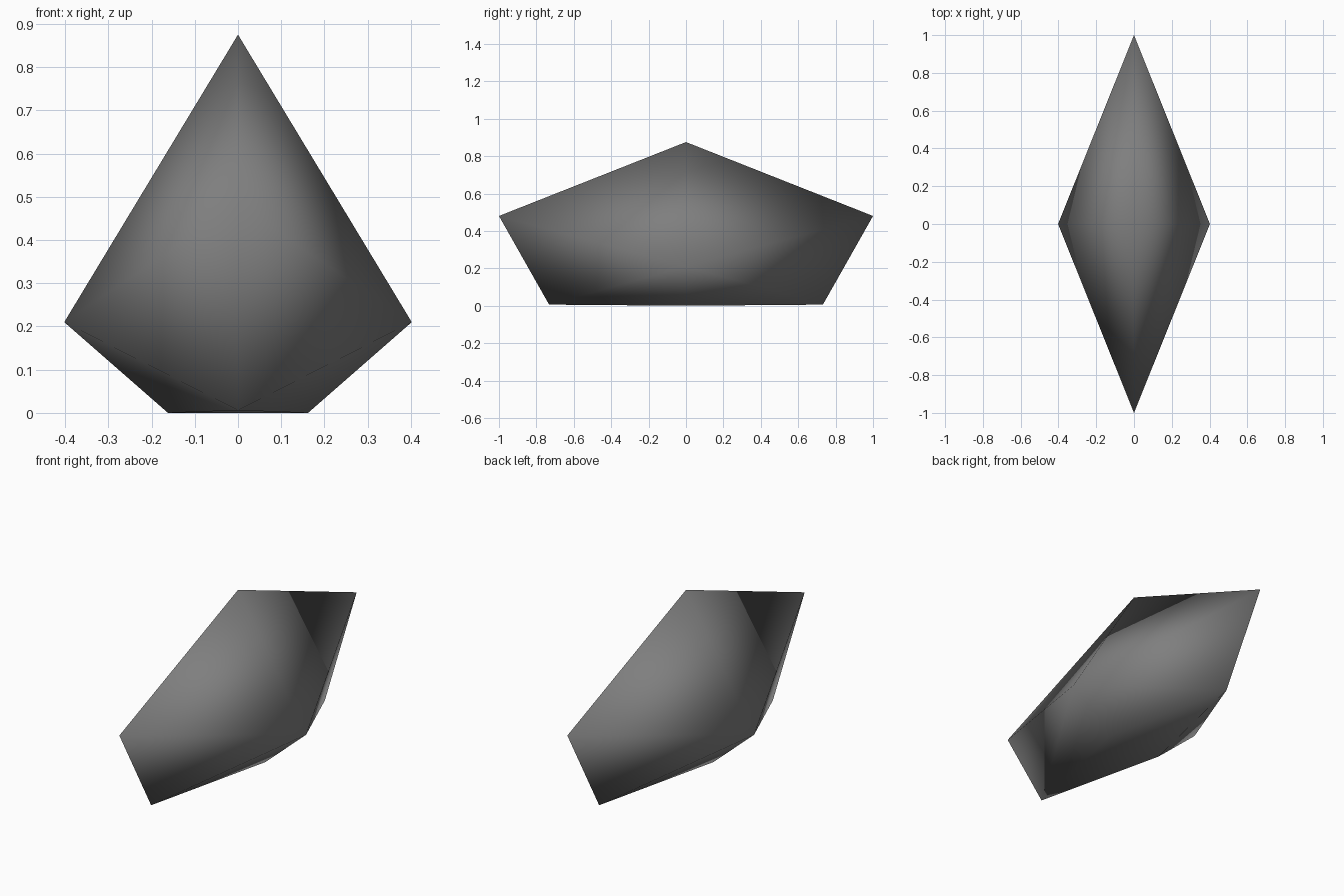
import bpy
import bmesh

cube = bpy.data.objects.get("Cube")
if cube:
    bpy.data.objects.remove(cube, do_unlink=True)

# Single stone grey colour
grey = bpy.data.materials.new("stone_grey")
grey.use_nodes = True
colour = (0.21, 0.21, 0.21, 1)
grey.diffuse_color = colour
grey.node_tree.nodes["Principled BSDF"].inputs["Base Color"].default_value = colour

bm = bmesh.new()

# Girdle and base rings: right, back, left, front corners
def ring(half_x, half_y, side_z, end_z):
    return [bm.verts.new(co) for co in (
        (half_x, 0, side_z), (0, half_y, end_z),
        (-half_x, 0, side_z), (0, -half_y, end_z))]

apex = bm.verts.new((0, 0, 0.875))
girdle = ring(0.402, 1.0, 0.21, 0.48)
base = ring(0.162, 0.732, 0.0, 0.006)

# Crown facets and lower facets, folded from the side corner to the base end
for i in range(4):
    j = (i + 1) % 4
    bm.faces.new((apex, girdle[i], girdle[j]))
    side, end = (i, j) if i % 2 == 0 else (j, i)
    bm.faces.new((girdle[side], girdle[end], base[end]))
    bm.faces.new((girdle[side], base[end], base[side]))

# Underside, with a slight crease across the middle
for end in (1, 3):
    bm.faces.new((base[0], base[2], base[end]))

bmesh.ops.recalc_face_normals(bm, faces=bm.faces[:])
for face in bm.faces:
    face.smooth = True

mesh = bpy.data.meshes.new("faceted_stone")
bm.to_mesh(mesh)
bm.free()
mesh.materials.append(grey)
stone = bpy.data.objects.new("faceted_stone", mesh)
bpy.context.collection.objects.link(stone)
